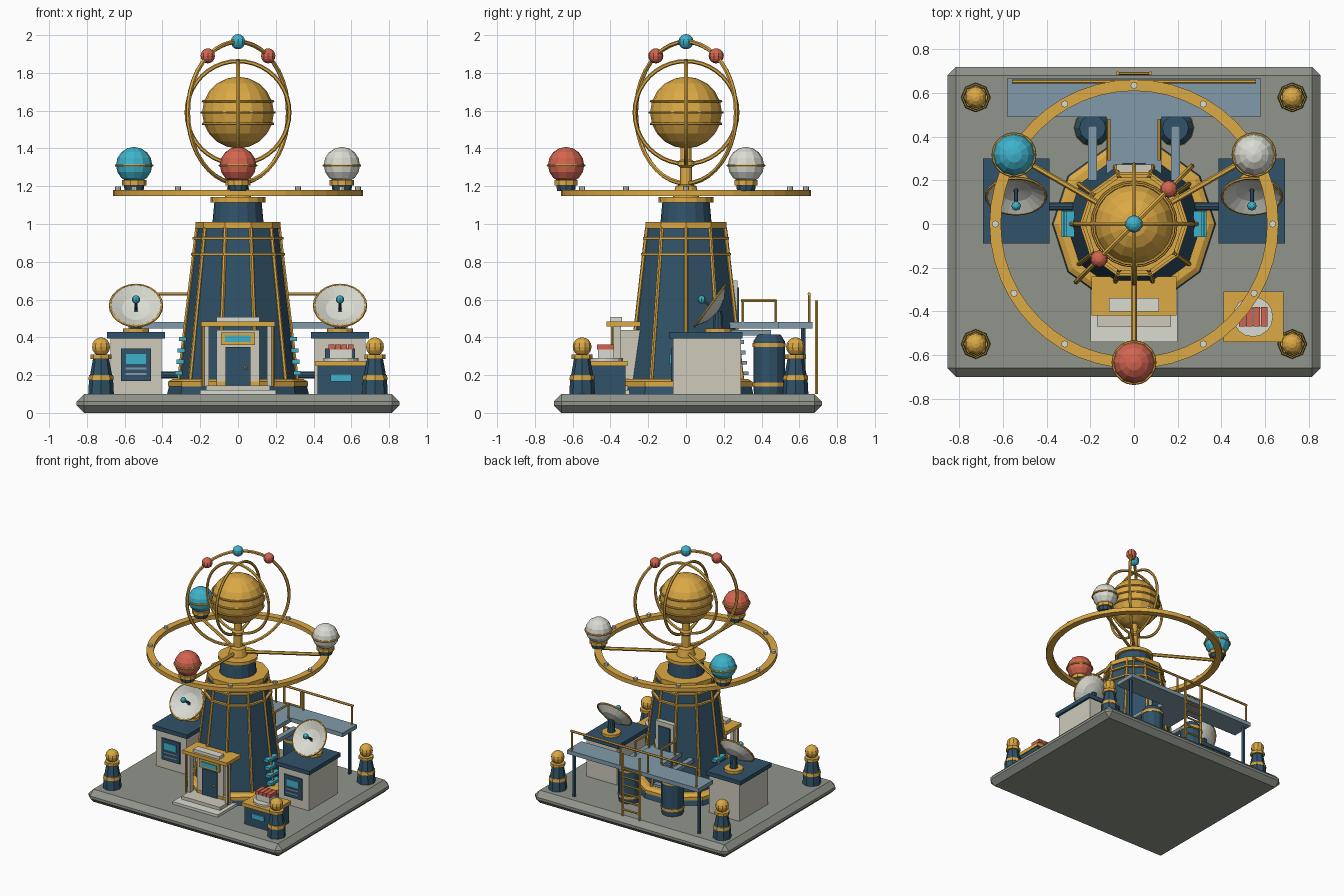
import bpy, bmesh, math
from mathutils import Vector, Matrix

if "Cube" in bpy.data.objects:
    bpy.data.objects.remove(bpy.data.objects["Cube"])

def mat(name, r, g, b):
    m = bpy.data.materials.new(name)
    m.diffuse_color = (r, g, b, 1)
    m.use_nodes = True
    m.node_tree.nodes["Principled BSDF"].inputs["Base Color"].default_value = m.diffuse_color
    return m

NAVY = mat("navy", .03, .085, .14)
GOLD = mat("gold", .72, .40, .06)
CREAM = mat("cream", .62, .60, .50)
CYAN = mat("cyan", .05, .45, .60)
RED = mat("red", .65, .13, .08)
STEEL = mat("steel_blue", .22, .33, .40)
STONE = mat("stone", .28, .30, .26)
PALE = mat("pale", .70, .71, .64)

def finish(name, bm, m, loc=(0, 0, 0), rot=None):
    bmesh.ops.recalc_face_normals(bm, faces=bm.faces)
    me = bpy.data.meshes.new(name)
    bm.to_mesh(me)
    bm.free()
    me.materials.append(m)
    ob = bpy.data.objects.new(name, me)
    ob.matrix_world = Matrix.Translation(loc) @ (rot or Matrix())
    bpy.context.collection.objects.link(ob)
    return ob

def box(name, m, x0, x1, y0, y1, z0, z1, bevel=0):
    bm = bmesh.new()
    bmesh.ops.create_cube(bm, size=1)
    bmesh.ops.scale(bm, vec=(x1 - x0, y1 - y0, z1 - z0), verts=bm.verts)
    if bevel:
        bmesh.ops.bevel(bm, geom=bm.edges[:], offset=bevel, segments=1, affect='EDGES')
    return finish(name, bm, m, ((x0 + x1) / 2, (y0 + y1) / 2, (z0 + z1) / 2))

def lathe(name, m, prof, n=12, loc=(0, 0, 0), rot=None, closed=False):
    """Revolve (radius, z) points; open profiles get end caps."""
    bm = bmesh.new()
    rings = [[bm.verts.new((r * math.cos(math.tau * i / n), r * math.sin(math.tau * i / n), z))
              for i in range(n)] for r, z in prof]
    pairs = list(zip(rings, rings[1:])) + ([(rings[-1], rings[0])] if closed else [])
    for a, b in pairs:
        for i in range(n):
            j = (i + 1) % n
            bm.faces.new((a[i], a[j], b[j], b[i]))
    if not closed:
        bm.faces.new(rings[0])
        bm.faces.new(rings[-1])
    return finish(name, bm, m, loc, rot)

def rod(name, m, a, b, r, n=6):
    a, b = Vector(a), Vector(b)
    d = b - a
    return lathe(name, m, [(r, 0), (r, d.length)], n, a, d.to_track_quat('Z', 'Y').to_matrix().to_4x4())

def torus(name, m, R, r, loc, n=32, rot=None, k=6):
    prof = [(R + r * math.cos(math.tau * i / k), r * math.sin(math.tau * i / k)) for i in range(k)]
    return lathe(name, m, prof, n, loc, rot, True)

def ball(name, m, r, loc, u=12, v=8):
    bm = bmesh.new()
    bmesh.ops.create_uvsphere(bm, u_segments=u, v_segments=v, radius=r)
    return finish(name, bm, m, loc)

# base slab
box("base_slab", STONE, -.855, .855, -.70, .72, 0, .1, .04)

# tower: ten-sided tapered body, trim, ribs
def tower_r(z):
    return .315 - (z - .14) * .115
lathe("tower_plinth", NAVY, [(.375, .1), (.365, .14)], 10)
lathe("tower_plinth_trim", GOLD, [(.37, .14), (.37, .165), (.345, .18)], 10)
lathe("tower_body", NAVY, [(.31, .17), (.212, .99)], 10)
for z in (.84, .925):
    r = tower_r(z) + .015
    lathe("tower_band", GOLD, [(r, z - .007), (r, z + .007)], 10)
lathe("tower_cornice", GOLD, [(.225, .975), (.225, 1.01)], 10)
for i in range(10):
    a = math.tau * i / 10
    c, s = math.cos(a), math.sin(a)
    rod("tower_rib", GOLD, (.313 * c, .313 * s, .17), (.217 * c, .217 * s, .98), .011)
lathe("tower_neck", NAVY, [(.135, 1.01), (.125, 1.12)], 16)
lathe("neck_cap", GOLD, [(.145, 1.115), (.145, 1.142)], 16)
lathe("orrery_hub", GOLD, [(.07, 1.14), (.055, 1.2), (.032, 1.21), (.032, 1.3), (.045, 1.31), (.045, 1.33), (.03, 1.34), (.03, 1.45)], 12)

# orbit ring with studs, arms and planets
lathe("orbit_ring", GOLD, [(.61, 1.147), (.662, 1.147), (.662, 1.18), (.61, 1.18)], 48, closed=True)
planets = {1: PALE, 5: CYAN, 9: RED}
for i in range(12):
    a = math.tau * i / 12
    x, y = .635 * math.cos(a), .635 * math.sin(a)
    if i not in planets:
        lathe("ring_stud", PALE, [(.016, 1.175), (.016, 1.198)], 8, (x, y, 0))
        continue
    rod("orbit_arm", GOLD, (0, 0, 1.165), (.97 * x, .97 * y, 1.165), .013)
    lathe("planet_stand", NAVY, [(.05, 1.175), (.055, 1.21)], 10, (x, y, 0))
    lathe("planet_collar", GOLD, [(.065, 1.205), (.065, 1.232)], 10, (x, y, 0))
    ball("planet", planets[i], .096, (x, y, 1.312))
    torus("planet_band", GOLD, .096, .007, (x, y, 1.31), 20)

# central globe and armillary rings
C = 1.59
ball("globe", GOLD, .19, (0, 0, C), 16, 10)
for dz, r in ((-.06, .185), (0, .193), (.06, .185)):
    torus("globe_band", GOLD, r, .007, (0, 0, C + dz), 24)
for ang, R, t in ((0, .272, .011), (90, .272, .011), (45, .375, .012)):
    rot = Matrix.Rotation(math.radians(ang), 4, 'Z') @ Matrix.Rotation(math.pi / 2, 4, 'X')
    torus("armillary_ring", GOLD, R, t, (0, 0, C), 40, rot)
ball("top_moon", CYAN, .04, (0, 0, C + .375), 10, 8)
for s in (1, -1):
    ball("red_moon", RED, .04, (.16 * s, .16 * s, 1.89), 10, 8)

# entrance porch
box("lower_step", PALE, -.2, .2, -.54, -.3, .1, .12)
box("upper_step", CREAM, -.17, .17, -.47, -.3, .12, .145)
box("door_surround", CREAM, -.115, .115, -.35, -.24, .14, .44)
box("door", NAVY, -.065, .065, -.36, -.34, .145, .35)
ball("door_knob", GOLD, .01, (.04, -.363, .24), 6, 4)
box("sign_frame", GOLD, -.09, .09, -.365, -.34, .36, .425)
box("sign_panel", CYAN, -.07, .07, -.372, -.34, .375, .41)
box("canopy", GOLD, -.195, .195, -.42, -.24, .458, .485)
box("canopy_cap", PALE, -.115, .115, -.40, -.34, .485, .508)
for s in (1, -1):
    box("porch_post", CREAM, s * .165 - .012, s * .165 + .012, -.385, -.345, .14, .46)
    rod("porch_rod", GOLD, (s * .185, -.39, .14), (s * .185, -.39, .46), .008)

# mirrored equipment on both sides
tilt = Vector((0, -.8, .6)).to_track_quat('Z', 'Y').to_matrix().to_4x4()
for s in (1, -1):
    x = .54 * s
    box("cabinet", CREAM, x - .135, x + .135, -.07, .29, .1, .395)
    box("cabinet_top", NAVY, x - .153, x + .153, -.09, .30, .395, .427)
    box("control_panel", NAVY, x - .08, x + .08, -.08, -.06, .17, .34)
    box("control_screen", CYAN, x - .053, x + .053, -.087, -.07, .26, .312)
    for z in (.20, .23):
        box("panel_slot", STEEL, x - .055, x + .055, -.085, -.07, z, z + .01)
    # dish on turntable
    lathe("dish_foot", GOLD, [(.07, .425), (.07, .448)], 12, (x, .17, 0))
    lathe("dish_mast", NAVY, [(.03, .44), (.022, .54)], 10, (x, .17, 0))
    lathe("dish", PALE, [(.02, -.05), (.08, -.036), (.138, 0), (.132, .004), (.075, -.027), (.02, -.037)],
          20, (x, .128, .568), tilt)
    torus("dish_rim", GOLD, .137, .007, (x, .128, .568), 24, tilt)
    rod("dish_feed", NAVY, (x, .16, .545), (x, .085, .60), .009)
    ball("feed_tip", CYAN, .022, (x, .083, .60), 8, 6)
    # tank and pipes
    lathe("tank", NAVY, [(.08, .1), (.083, .13), (.083, .38), (.06, .415)], 12, (.19 * s, .44, 0))
    for z in (.15, .36):
        lathe("tank_band", GOLD, [(.087, z - .01), (.087, z + .01)], 12, (.19 * s, .44, 0))
    box("tank_duct", STEEL, .19 * s - .02, .19 * s + .02, .2, .45, .41, .44)
    rod("floor_pipe", NAVY, (.28 * s, .08, .2), (.42 * s, .08, .2), .018, 8)
    # louvres on the tower flanks
    for i in range(4):
        z = .2 + .06 * i
        xo = s * (tower_r(z) + .005)
        box("side_louvre", CYAN, min(xo - .02, xo + .02), max(xo - .02, xo + .02), -.06, .06, z, z + .022)
    # corner bollards
    for y in (-.55, .58):
        p = (.725 * s, y, 0)
        lathe("bollard", NAVY, [(.068, .1), (.064, .17), (.042, .29)], 8, p)
        lathe("bollard_band", GOLD, [(.067, .175), (.064, .2)], 8, p)
        lathe("bollard_collar", GOLD, [(.055, .285), (.055, .308)], 8, p)
        ball("bollard_globe", GOLD, .05, (p[0], y, .35), 10, 8)
    # catwalk supports and railings
    rod("catwalk_leg", NAVY, (.55 * s, .62, .1), (.55 * s, .62, .45), .014)
    for px in (.55, .12):
        rod("rail_post", GOLD, (px * s, .652, .47), (px * s, .652, .63), .008)
    rod("rear_rail", GOLD, (.12 * s, .652, .63), (.56 * s, .652, .63), .009)
    rod("bridge_rail", GOLD, (.115 * s, .29, .595), (.115 * s, .48, .595), .008)
    for y in (.3, .475):
        rod("bridge_post", GOLD, (.115 * s, y, .47), (.115 * s, y, .595), .008)
    rod("ladder_side", GOLD, (.075 * s, .69, .1), (.075 * s, .69, .595), .009)

# rear catwalk, ladder, upper door
box("catwalk", STEEL, -.58, .58, .49, .67, .448, .48)
box("catwalk_bridge", STEEL, -.125, .125, .22, .49, .448, .48)
rod("middle_rail", GOLD, (-.13, .652, .63), (.13, .652, .63), .009)
for i in range(6):
    rod("ladder_rung", GOLD, (-.075, .69, .15 + .065 * i), (.075, .69, .15 + .065 * i), .007)
box("rear_door_frame", CREAM, -.08, .08, .2, .272, .48, .70)
box("rear_door", NAVY, -.052, .052, .25, .28, .48, .665)
for i in range(4):
    box("rear_louvre", STEEL, -.06, .06, .27, .33 - .008 * i, .2 + .055 * i, .22 + .055 * i)

# display kiosk
box("kiosk_body", NAVY, .42, .675, -.52, -.32, .1, .25)
box("kiosk_top", GOLD, .41, .685, -.54, -.31, .248, .275)
box("kiosk_screen", CYAN, .49, .60, -.53, -.51, .165, .205)
lathe("kiosk_disc", PALE, [(.092, .275), (.092, .29)], 16, (.545, -.425, 0))
box("kiosk_block", PALE, .485, .605, -.465, -.385, .29, .338)
for i in range(4):
    box("red_bar", RED, .48 + .034 * i, .51 + .034 * i, -.47, -.38, .336, .363)
